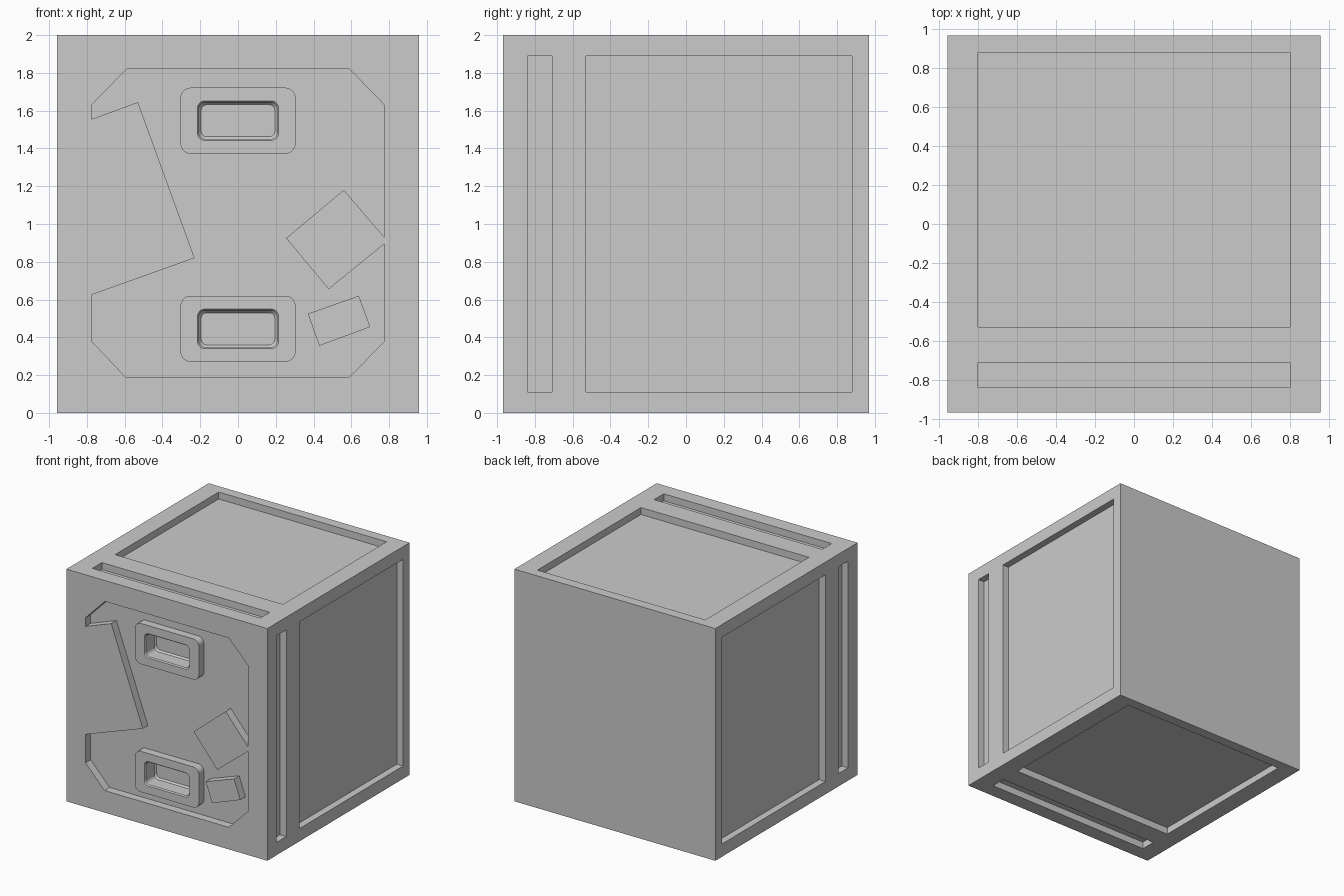
import bpy, bmesh, math

if "Cube" in bpy.data.objects:
    bpy.data.objects.remove(bpy.data.objects["Cube"])

W, D, H = 0.957, 0.968, 2.0      # half width, half depth, height
SEAM = -0.615                    # where the front panel meets the body
DEEP = 0.06                      # side / top / bottom recess depth
FLOOR = -D + 0.07                # floor of the front recess


def make(name, bm):
    bmesh.ops.recalc_face_normals(bm, faces=bm.faces)
    me = bpy.data.meshes.new(name)
    bm.to_mesh(me)
    bm.free()
    ob = bpy.data.objects.new(name, me)
    bpy.context.collection.objects.link(ob)
    return ob


def add_box(bm, x, y, z):
    vs = bmesh.ops.create_cube(bm, size=1)["verts"]
    for v in vs:
        for i, (a, b) in enumerate((x, y, z)):
            v.co[i] = a if v.co[i] < 0 else b


def loft(name, sections):
    """Closed solid through matching outlines, each given as (y, [(x, z)...])."""
    bm = bmesh.new()
    rings = [[bm.verts.new((x, y, z)) for x, z in pts] for y, pts in sections]
    n = len(rings[0])
    for a, b in zip(rings, rings[1:]):
        for i in range(n):
            j = (i + 1) % n
            bm.faces.new((a[i], a[j], b[j], b[i]))
    bm.faces.new(rings[0])
    bm.faces.new(rings[-1])
    return make(name, bm)


def rounded(zc, hx, hz, r, seg=5):
    pts = []
    for k, (sx, sz) in enumerate(((1, 1), (-1, 1), (-1, -1), (1, -1))):
        for i in range(seg + 1):
            a = math.pi / 2 * (k + i / seg)
            pts.append((sx * (hx - r) + r * math.cos(a),
                        zc + sz * (hz - r) + r * math.sin(a)))
    return pts


def cut(ob, cutter):
    m = ob.modifiers.new("cut", 'BOOLEAN')
    m.operation, m.solver, m.object = 'DIFFERENCE', 'EXACT', cutter
    bpy.context.view_layer.objects.active = ob
    bpy.ops.object.modifier_apply(modifier=m.name)


def recessed_block(name, y0, y1, r0, r1):
    """Block with one rectangular recess on each of its left, right, top and bottom."""
    bm = bmesh.new()
    add_box(bm, (-W, W), (y0, y1), (0, H))
    ob = make(name, bm)
    for x, z in (((-W - 1, -W + DEEP), (0.11, 1.89)), ((W - DEEP, W + 1), (0.11, 1.89)),
                 ((-0.80, 0.80), (-1, DEEP)), ((-0.80, 0.80), (H - DEEP, H + 1))):
        bm = bmesh.new()
        add_box(bm, x, (r0, r1), z)
        c = make("cutter", bm)
        cut(ob, c)
        bpy.data.objects.remove(c)
    return ob


# Crate body and front panel
recessed_block("crate_body", SEAM, D, -0.53, 0.88)
panel = recessed_block("front_panel", -D, SEAM, -0.84, -0.71)

# Sunken area of the front, with the tilted squares left standing
outline = [(-0.775, 1.63), (-0.59, 1.82), (0.59, 1.82), (0.775, 1.63), (0.775, 0.93),
           (0.56, 1.18), (0.255, 0.925), (0.48, 0.655), (0.775, 0.895), (0.775, 0.38),
           (0.59, 0.19), (-0.595, 0.19), (-0.775, 0.38), (-0.775, 0.625),
           (-0.23, 0.82), (-0.53, 1.645), (-0.775, 1.555)]
c = loft("cutter", [(-D - 0.1, outline), (FLOOR, outline)])
cut(panel, c)
bpy.data.objects.remove(c)

# Small raised tilted block
small = [(0.37, 0.525), (0.64, 0.62), (0.70, 0.455), (0.43, 0.355)]
loft("small_raised_block", [(-D, small), (FLOOR + 0.01, small)])

# Recessed grips with raised rounded frames
for label, zc in (("lower", 0.445), ("upper", 1.547)):
    edge = rounded(zc, 0.305, 0.175, 0.055)
    frame = loft(label + "_grip_frame", [(-D, edge), (FLOOR + 0.01, edge)])
    hole = rounded(zc, 0.215, 0.105, 0.04)
    lip = rounded(zc, 0.207, 0.097, 0.035)
    base = rounded(zc, 0.195, 0.085, 0.03)
    c = loft("cutter", [(-D - 0.1, hole), (-D, hole), (-D + 0.01, lip),
                        (-D + 0.125, lip), (-D + 0.14, base)])
    cut(frame, c)
    cut(panel, c)
    bpy.data.objects.remove(c)
